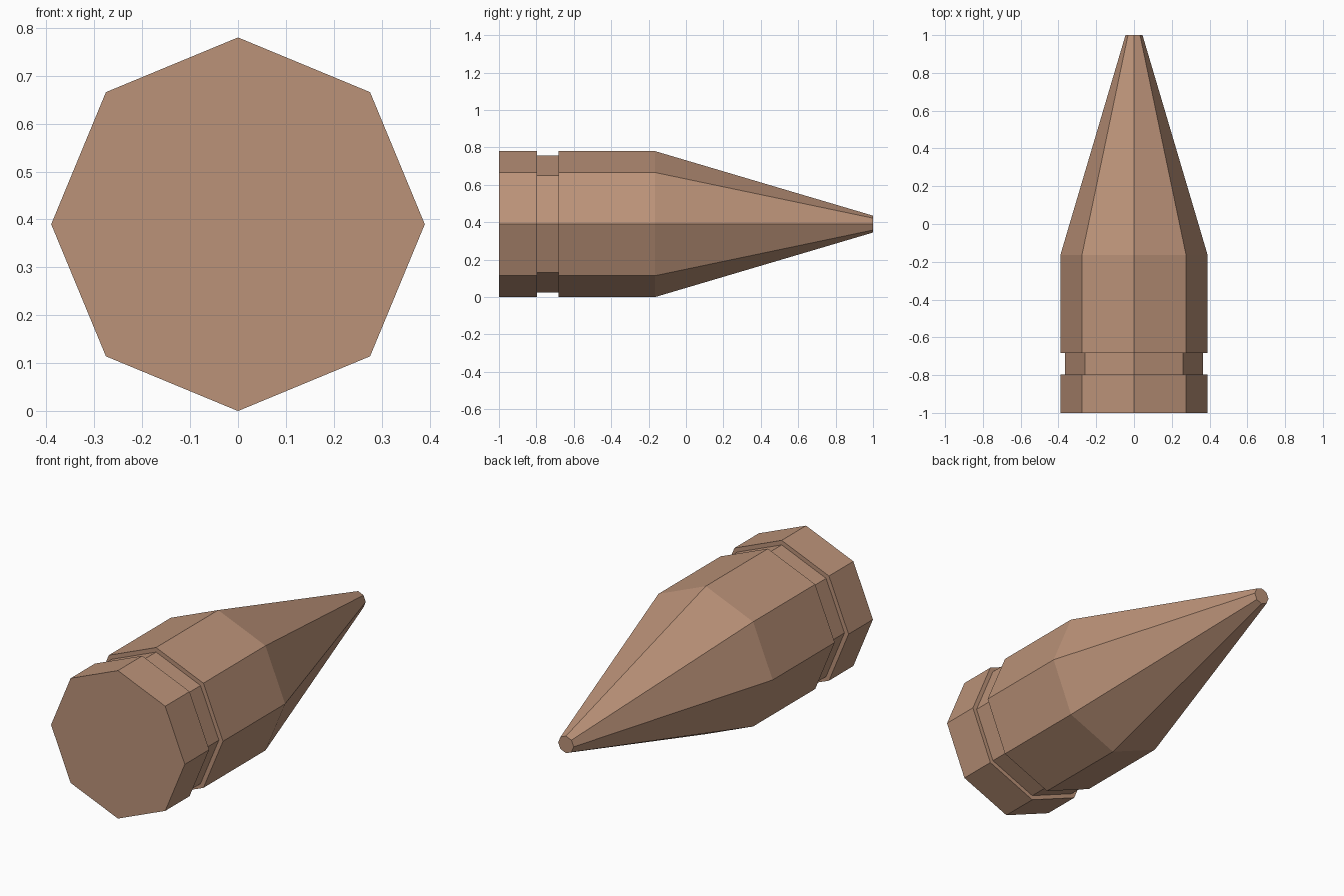
import bpy, bmesh, math

if "Cube" in bpy.data.objects:
    bpy.data.objects.remove(bpy.data.objects["Cube"])

SIDES = 8
AXIS_Z = 0.39

# Profile along the body: (y, radius), back cap, groove, barrel, tapered nose
PROFILE = [(-1.0, 0.39), (-0.797, 0.39), (-0.797, 0.366), (-0.682, 0.366),
           (-0.682, 0.39), (-0.165, 0.39), (1.0, 0.045)]

copper = bpy.data.materials.new("dull_copper")
copper.diffuse_color = (0.50, 0.29, 0.19, 1.0)
copper.use_nodes = True
copper.node_tree.nodes["Principled BSDF"].inputs["Base Color"].default_value = copper.diffuse_color

# Pointed body, an eight-sided lathe around the y axis
bm = bmesh.new()
rings = []
for y, r in PROFILE:
    rings.append([bm.verts.new((r * math.cos(a), y, AXIS_Z + r * math.sin(a)))
                  for a in (math.tau * i / SIDES for i in range(SIDES))])
for a, b in zip(rings, rings[1:]):
    for i in range(SIDES):
        j = (i + 1) % SIDES
        bm.faces.new((a[i], a[j], b[j], b[i]))

# Flat base and blunt tip
bm.faces.new(rings[0])
bm.faces.new(rings[-1])
bmesh.ops.recalc_face_normals(bm, faces=bm.faces)

mesh = bpy.data.meshes.new("pointed_body")
bm.to_mesh(mesh)
bm.free()
mesh.materials.append(copper)
body = bpy.data.objects.new("pointed_body", mesh)
bpy.context.collection.objects.link(body)
